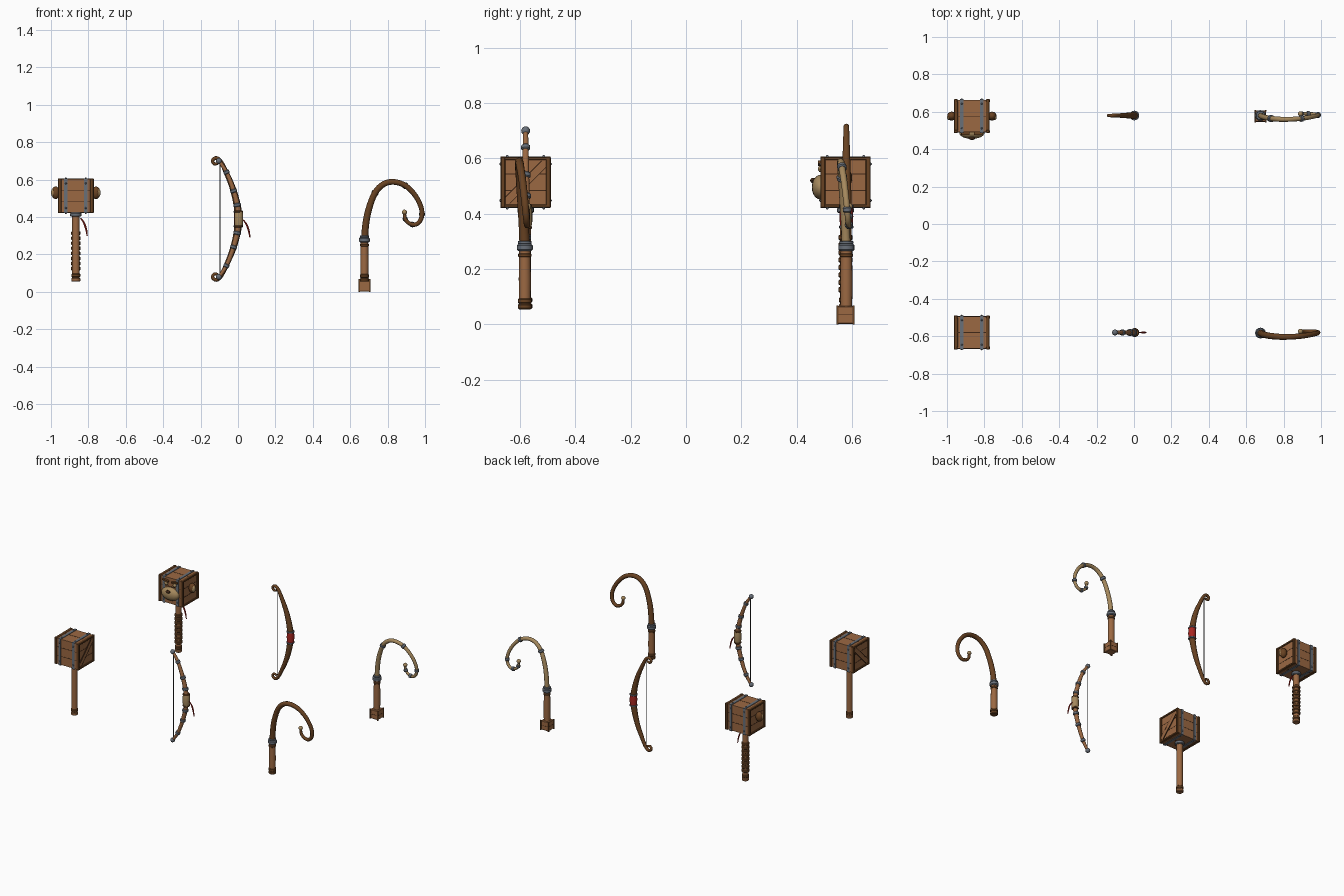
import bpy, bmesh, math
from mathutils import Vector, Matrix

if "Cube" in bpy.data.objects:
    bpy.data.objects.remove(bpy.data.objects["Cube"])


def mat(name, c):
    m = bpy.data.materials.new(name)
    m.diffuse_color = (*c, 1)
    m.use_nodes = True
    m.node_tree.nodes["Principled BSDF"].inputs["Base Color"].default_value = m.diffuse_color
    return m


WOOD = mat("warm wood", (0.33, 0.14, 0.055))
DARK = mat("dark wood", (0.14, 0.055, 0.016))
TAN = mat("pale wood", (0.38, 0.25, 0.11))
STEEL = mat("grey steel", (0.14, 0.16, 0.19))
SEAM = mat("seam brown", (0.05, 0.02, 0.008))
RED = mat("red cloth", (0.40, 0.02, 0.015))
STRING = mat("string grey", (0.07, 0.07, 0.07))


def finish(bm, name, m, smooth=True):
    bmesh.ops.recalc_face_normals(bm, faces=bm.faces)
    me = bpy.data.meshes.new(name)
    bm.to_mesh(me)
    bm.free()
    me.materials.append(m)
    ob = bpy.data.objects.new(name, me)
    bpy.context.collection.objects.link(ob)
    if smooth:
        bpy.ops.object.select_all(action='DESELECT')
        ob.select_set(True)
        bpy.context.view_layer.objects.active = ob
        bpy.ops.object.shade_smooth_by_angle(angle=math.radians(40))
    return ob


def box(name, m, c, s, rot=None, bevel=0.0):
    bm = bmesh.new()
    bmesh.ops.create_cube(bm, size=1)
    bmesh.ops.scale(bm, vec=s, verts=bm.verts)
    if bevel:
        bmesh.ops.bevel(bm, geom=bm.edges[:], offset=bevel, segments=1, affect='EDGES')
    if rot:
        bmesh.ops.transform(bm, matrix=Matrix.Rotation(*rot), verts=bm.verts)
    bmesh.ops.translate(bm, vec=c, verts=bm.verts)
    return finish(bm, name, m, False)


def ball(name, m, c, r, seg=14):
    r = r if isinstance(r, tuple) else (r, r, r)
    bm = bmesh.new()
    bmesh.ops.create_uvsphere(bm, u_segments=seg, v_segments=seg // 2 + 1, radius=1)
    bmesh.ops.scale(bm, vec=r, verts=bm.verts)
    bmesh.ops.translate(bm, vec=c, verts=bm.verts)
    return finish(bm, name, m)


def lathe(name, m, base, profile, axis=(0, 0, 1), n=16):
    """Turned part: profile of (radius, height) along an axis."""
    bm = bmesh.new()
    rings = [[bm.verts.new((r * math.cos(2 * math.pi * i / n), r * math.sin(2 * math.pi * i / n), h))
              for i in range(n)] for r, h in profile]
    for a, b in zip(rings, rings[1:]):
        for i in range(n):
            bm.faces.new((a[i], a[(i + 1) % n], b[(i + 1) % n], b[i]))
    bm.faces.new(rings[0])
    bm.faces.new(rings[-1])
    q = Vector(axis).to_track_quat('Z', 'Y').to_matrix().to_4x4()
    bmesh.ops.transform(bm, matrix=Matrix.Translation(base) @ q, verts=bm.verts)
    return finish(bm, name, m)


def band(name, m, c, axis, r, h):
    b = h * 0.2
    lathe(name, m, c, [(r - b, -h / 2), (r, -h / 2 + b), (r, h / 2 - b), (r - b, h / 2)], axis)


def spline(pts, steps=6):
    """Smooth path through points of (x, y, z, radius)."""
    p = [Vector(q) for q in pts]
    p = [2 * p[0] - p[1]] + p + [2 * p[-1] - p[-2]]
    out = []
    for a, b, c, d in zip(p, p[1:], p[2:], p[3:]):
        for k in range(steps):
            t = k / steps
            out.append(0.5 * (2 * b + (c - a) * t + (2 * a - 5 * b + 4 * c - d) * t * t
                              + (3 * b - a - 3 * c + d) * t ** 3))
    return out + [p[-2]]


def tube(name, m, pts, n=10, steps=6):
    path = spline(pts, steps)
    bm = bmesh.new()
    rings = []
    for i, q in enumerate(path):
        d = (path[min(i + 1, len(path) - 1)] - path[max(i - 1, 0)]).xyz.normalized()
        u = Vector((0, 1, 0)).cross(d).normalized()
        v = d.cross(u)
        rings.append([bm.verts.new(q.xyz + q.w * (u * math.cos(2 * math.pi * k / n)
                                                 + v * math.sin(2 * math.pi * k / n))) for k in range(n)])
    for a, b in zip(rings, rings[1:]):
        for k in range(n):
            bm.faces.new((a[k], a[(k + 1) % n], b[(k + 1) % n], b[k]))
    bm.faces.new(rings[0])
    bm.faces.new(rings[-1])
    finish(bm, name, m)
    return path


def bands_on(path, name, spots, extra, h, m=STEEL):
    for f in spots:
        i = max(1, min(len(path) - 2, round(f * (len(path) - 1))))
        band(name, m, path[i].xyz, (path[i + 1] - path[i - 1]).xyz, path[i].w + extra, h)


def cord(name, x, y, z):
    tube(name, RED, [(x, y, z, .003), (x + .018, y, z - .025, .005),
                     (x + .03, y, z - .06, .005), (x + .036, y, z - .095, .003)], 6, 4)


def crate_head(x, y, z, braced):
    box("head_core", WOOD, (x, y, z), (.176, .172, .180))
    for sx in (-1, 1):
        for sy in (-1, 1):
            box("head_corner_post", DARK, (x + sx * .086, y + sy * .082, z), (.02, .018, .186), bevel=.003)
        for sz in (-1, 1):
            box("head_edge_rail", DARK, (x + sx * .085, y, z + sz * .086), (.02, .16, .012), bevel=.002)
        # iron strap with rivets
        box("head_strap", STEEL, (x + sx * .053, y, z), (.018, .181, .187))
        for k in (-1, 1):
            for t in (-.066, .066):
                ball("strap_rivet", STEEL, (x + sx * .053, y + t, z + k * .0935), .005, 8)
                ball("strap_rivet", STEEL, (x + sx * .053, y + k * .0905, z + t), .005, 8)
        # plank seams
        for t in (-.03, .03):
            box("side_seam", SEAM, (x + sx * .088, y, z + t), (.002, .146, .003))
            box("face_seam", SEAM, (x, y + sx * .086, z + t), (.17, .002, .003))
        box("top_seam", SEAM, (x, y, z + sx * .09), (.17, .003, .002))
        if braced:
            box("diagonal_brace", WOOD, (x + sx * .089, y, z), (.008, .2, .026), (math.radians(45), 3, 'X'))
            for t in (-.014, .014):
                box("brace_edge", SEAM, (x + sx * .089, y - t * .707, z + t * .707),
                    (.0085, .19, .003), (math.radians(45), 3, 'X'))


def hammer_handle(x, y):
    lathe("hammer_handle", WOOD, (x, y, 0), [(.02, .06), (.02, .42)])
    for z in (.065, .088):
        band("handle_pommel_ring", DARK if z > .07 else WOOD, (x, y, z), (0, 0, 1), .024, .02)
    band("head_collar", STEEL, (x, y, .413), (0, 0, 1), .03, .022)


# plain crate hammer
HX = -.867
crate_head(HX, -.58, .514, True)
hammer_handle(HX, -.58)

# face hammer with grip wraps and ears
HY = .577
crate_head(HX, HY, .514, False)
hammer_handle(HX, HY)
for i in range(8):
    band("grip_wrap", DARK, (HX, HY, .125 + i * .027), (0, 0, 1), .026, .02)
cord("hammer_cord", HX + .025, HY, .395)
for s in (-1, 1):
    ball("ear", DARK, (HX + s * .108, HY, .53), (.024, .024, .034))
    ball("ear_inner", TAN, (HX + s * .122, HY - .006, .53), (.011, .015, .022))
    ball("eye", TAN, (HX + s * .033, HY - .09, .562), (.014, .01, .012), 10)
    box("brow", DARK, (HX + s * .035, HY - .093, .583), (.045, .014, .012), (s * -.2, 3, 'Y'))
ball("muzzle", TAN, (HX, HY - .09, .496), (.068, .032, .045), 18)
ball("nose", SEAM, (HX, HY - .118, .52), (.018, .01, .01), 10)

# slim bow with steel fittings
BY = -.58
half = [(-.10, .70, .009), (-.062, .64, .011), (-.028, .555, .013), (-.004, .465, .015)]
limb = [(x, BY, z, r) for x, z, r in half] + [(.004, BY, .39, .016)]
limb += [(x, BY, .78 - z, r) for x, z, r in reversed(half)]
path = tube("slim_bow_limb", WOOD, limb)
bands_on(path, "bow_band", (.12, .27, .38, .62, .73, .88), .005, .02)
lathe("bow_grip", TAN, (.004, BY, .39), [(.021, -.038), (.024, -.02), (.024, .02), (.021, .038)])
for s in (-1, 1):
    band("grip_ring", DARK, (.003, BY, .39 + s * .04), (0, 0, 1), .023, .01)
    ball("bow_tip", STEEL, (-.102, BY, .39 + s * .31), .016)
lathe("slim_bow_string", STRING, (-.096, BY, 0), [(.002, .08), (.002, .70)], n=6)
cord("bow_cord", .028, BY, .385)

# curled bow with cloth grip
BY = .58
half = [(-.105, .688, .007), (-.126, .684, .008), (-.136, .702, .009), (-.117, .716, .010),
        (-.093, .698, .011), (-.066, .645, .013), (-.03, .56, .016), (-.006, .47, .019)]
curl = [(x, BY, z, r) for x, z, r in half] + [(.003, BY, .39, .021)]
curl += [(x, BY, .78 - z, r) for x, z, r in reversed(half)]
tube("curled_bow_limb", DARK, curl)
lathe("cloth_grip", RED, (.003, BY, .39), [(.023, -.035), (.025, 0), (.023, .035)])
for s in (-1, 1):
    band("grip_ring", STEEL, (.002, BY, .39 + s * .038), (0, 0, 1), .026, .01)
lathe("curled_bow_string", STRING, (-.096, BY, 0), [(.002, .08), (.002, .70)], n=6)

# hooked staffs: shared crook outline of (x, z, sideways drift)
CROOK = [(.676, .27, 0), (.683, .36, -.004), (.70, .445, -.01), (.733, .53, -.016), (.78, .577, -.02),
         (.835, .588, -.02), (.895, .568, -.016), (.948, .515, -.008), (.981, .445, 0), (.979, .39, .005),
         (.95, .36, .008), (.915, .367, .009), (.894, .39, .009), (.89, .42, .009)]


def staff(y, m, r0, r1, z0, handle):
    n = len(CROOK) - 1
    path = tube("staff_crook", m, [(x, y + d, z, r0 + (r1 - r0) * i / n)
                                   for i, (x, z, d) in enumerate(CROOK)], 12, 4)
    lathe("staff_handle", handle, (.676, y, 0), [(.021, z0), (.022, z0 + .1), (.02, .28)])
    band("staff_collar", STEEL, (.676, y, .278), (0, 0, 1), .029, .026)
    band("staff_collar_rim", STEEL, (.676, y, .296), (0, 0, 1), .025, .012)
    band("staff_collar_ring", DARK, (.676, y, .25), (0, 0, 1), .024, .014)
    ball("staff_end_bead", TAN, (.89, y + .009, .426), .014)
    return path


staff(-.583, DARK, .019, .009, .065, WOOD)
for z in (.064, .085):
    band("staff_foot_ring", DARK, (.676, -.583, z), (0, 0, 1), .025, .019)

# pale staff with bands and block foot
path = staff(.58, TAN, .016, .008, .06, WOOD)
bands_on(path, "crook_band", (.23, .47, .66, .80, .92), .005, .02)
box("foot_block", WOOD, (.676, .577, .034), (.06, .06, .064), bevel=.003)
for s in (-1, 1):
    for t in (-1, 1):
        box("foot_post", DARK, (.676 + s * .029, .577 + t * .029, .034), (.008, .008, .068))
    box("foot_seam", SEAM, (.676 + s * .03, .577, .034), (.002, .05, .002))
    box("foot_seam", SEAM, (.676, .577 + s * .03, .034), (.05, .002, .002))
